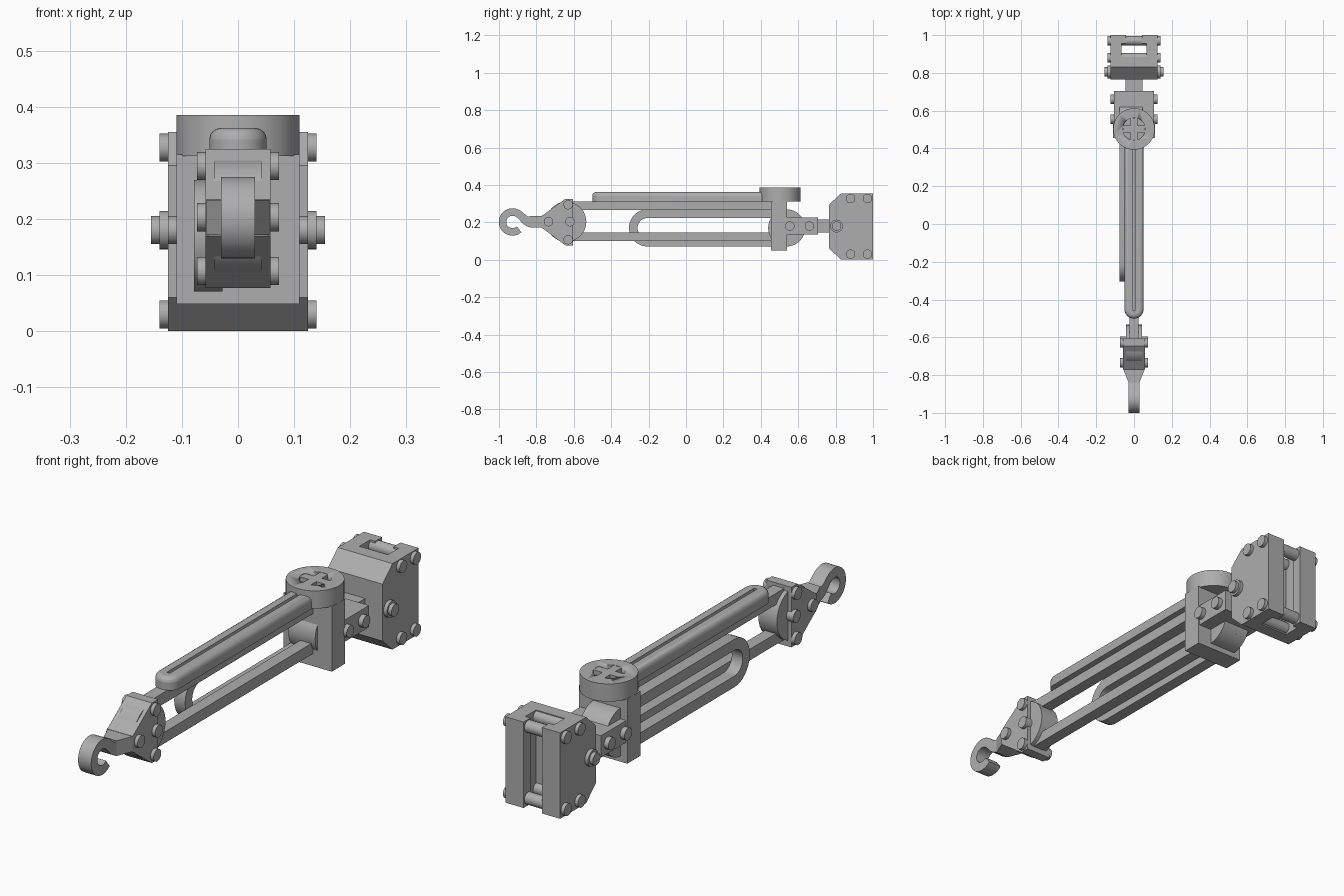
import bpy
import bmesh
from math import cos, sin, radians
from mathutils import Vector

cube = bpy.data.objects.get("Cube")
if cube:
    bpy.data.objects.remove(cube, do_unlink=True)

grey = bpy.data.materials.new("plain_grey")
grey.use_nodes = True
COLOUR = (0.42, 0.42, 0.42, 1)
grey.diffuse_color = COLOUR
grey.node_tree.nodes["Principled BSDF"].inputs["Base Color"].default_value = COLOUR


def finish(bm, name):
    """Turn a bmesh into a grey object that is smooth except at sharp edges."""
    bmesh.ops.recalc_face_normals(bm, faces=bm.faces[:])
    mesh = bpy.data.meshes.new(name)
    bm.to_mesh(mesh)
    bm.free()
    mesh.materials.append(grey)
    obj = bpy.data.objects.new(name, mesh)
    bpy.context.collection.objects.link(obj)
    activate(obj)
    bpy.ops.object.shade_smooth_by_angle(angle=radians(35))
    return obj


def activate(obj):
    bpy.ops.object.select_all(action="DESELECT")
    obj.select_set(True)
    bpy.context.view_layer.objects.active = obj


def place(axis, p, d):
    """Profile point p = (y, z) with depth along x, or (x, y) with depth along z."""
    return (d, p[0], p[1]) if axis == "x" else (p[0], p[1], d)


def prism(name, pts, lo, hi, axis="x"):
    bm = bmesh.new()
    rings = [[bm.verts.new(place(axis, p, d)) for p in pts] for d in (lo, hi)]
    bm.faces.new(rings[0])
    bm.faces.new(rings[1])
    for i in range(len(pts)):
        j = (i + 1) % len(pts)
        bm.faces.new((rings[0][i], rings[0][j], rings[1][j], rings[1][i]))
    return finish(bm, name)


def box(name, x, y, z):
    return prism(name, [(x[0], y[0]), (x[1], y[0]), (x[1], y[1]), (x[0], y[1])], *z, axis="z")


def arc(cx, cy, r, a, b, n):
    return [(cx + r * cos(radians(a + (b - a) * i / n)),
             cy + r * sin(radians(a + (b - a) * i / n))) for i in range(n + 1)]


def disc(name, centre, r, lo, hi, axis="x", n=32):
    return prism(name, arc(*centre, r, 0, 360, n)[:-1], lo, hi, axis)


def strip(name, path, widths, lo, hi, closed=False):
    """Flat band of varying half-width along a (y, z) path, thick along x."""
    bm = bmesh.new()
    n = len(path)
    rows = []
    for i, (p, w) in enumerate(zip(path, widths)):
        a = path[(i - 1) % n] if closed else path[max(i - 1, 0)]
        b = path[(i + 1) % n] if closed else path[min(i + 1, n - 1)]
        t = (Vector(b) - Vector(a)).normalized()
        side = Vector((-t.y, t.x)) * w
        c = Vector(p)
        rows.append([bm.verts.new(place("x", q, d)) for q, d in
                     ((c + side, lo), (c + side, hi), (c - side, hi), (c - side, lo))])
    for i in range(n if closed else n - 1):
        r, s = rows[i], rows[(i + 1) % n]
        for k in range(4):
            bm.faces.new((r[k], r[(k + 1) % 4], s[(k + 1) % 4], s[k]))
    if not closed:
        bm.faces.new(rows[0])
        bm.faces.new(rows[-1])
    return finish(bm, name)


def cut(obj, cutter):
    mod = obj.modifiers.new("cut", "BOOLEAN")
    mod.operation = "DIFFERENCE"
    mod.solver = "EXACT"
    mod.object = cutter
    activate(obj)
    bpy.ops.object.modifier_apply(modifier=mod.name)
    bpy.data.objects.remove(cutter, do_unlink=True)


def bolts(name, centres, r, half):
    """Pins that run through the part and stand proud on both sides."""
    for i, c in enumerate(centres):
        disc(f"{name}_{i + 1}", c, r, -half, half, n=20)


# Rear clamp: chamfered side profile, built as a body and two slot jaws
W = 0.125
prism("clamp_body", [(0.765, 0.06), (0.83, 0), (0.885, 0), (0.885, 0.355),
                     (0.83, 0.355), (0.765, 0.295)], -W, W)
for side, s in (("left", 1), ("right", -1)):
    jaw = [(s * x, y) for x, y in ((W, 0.885), (W, 1), (0.042, 1), (0.042, 0.955),
                                   (0.065, 0.955), (0.065, 0.885))]
    prism(f"clamp_jaw_{side}", jaw, 0, 0.355, axis="z")
bolts("clamp_bolt", [(y, z) for y in (0.88, 0.97) for z in (0.03, 0.327)], 0.025, 0.14)
disc("clamp_pivot_collar", (0.805, 0.18), 0.034, -0.14, 0.14)
disc("clamp_pivot_pin", (0.805, 0.18), 0.025, -0.155, 0.155)

# Neck and joint block
box("neck", (-0.045, 0.045), (0.6, 0.78), (0.145, 0.215))
box("joint_block", (-0.105, 0.105), (0.5, 0.705), (0.135, 0.225))
bolts("joint_bolt", [(0.555, 0.18), (0.66, 0.18)], 0.025, 0.125)

# Turning post with a round cap and cross socket
box("post", (-0.11, 0.11), (0.455, 0.54), (0.048, 0.315))
AXIS = (0, 0.503)
cap = disc("post_cap", AXIS, 0.11, 0.312, 0.385, "z", 48)
cut(cap, disc("socket_cutter", AXIS, 0.06, 0.365, 0.4, "z"))
for name, hx, hy in (("cross_long", 0.018, 0.059), ("cross_wide", 0.059, 0.018)):
    box(name, (-hx, hx), (AXIS[1] - hy, AXIS[1] + hy), (0.36, 0.384))

# Main boom: upper and lower bars
box("upper_bar", (-0.025, 0.025), (-0.62, 0.47), (0.265, 0.312))
box("lower_bar", (-0.025, 0.025), (-0.62, 0.47), (0.1, 0.146))

# Rounded top rail with a centre groove
outline = arc(0, -0.45, 0.051, 180, 360, 16) + [(0.051, 0.42), (-0.051, 0.42)]
rail = prism("top_rail", outline, 0.31, 0.362, axis="z")
bm = bmesh.new()
bm.from_mesh(rail.data)
top = [e for e in bm.edges if all(v.co.z > 0.36 for v in e.verts)]
bmesh.ops.bevel(bm, geom=top, offset=0.02, segments=4, profile=0.5, affect="EDGES")
bm.to_mesh(rail.data)
bm.free()
cut(rail, box("groove_cutter", (-0.007, 0.007), (-0.455, 0.5), (0.35, 0.4)))
activate(rail)
bpy.ops.object.shade_smooth_by_angle(angle=radians(35))

# Side loop and the round hub it wraps
MID = 0.17
loop = arc(-0.206, MID, 0.076, 90, 270, 20) + arc(0.538, MID, 0.076, -90, 90, 20)
strip("side_loop", loop, [0.023] * len(loop), -0.078, -0.028, closed=True)
disc("loop_hub", (0.538, MID), 0.099, -0.078, 0.045)

# Front head: wedge block with bolts and a round back
prism("head_block", [(-0.605, 0.077), (-0.605, 0.325), (-0.645, 0.325), (-0.77, 0.235),
                     (-0.77, 0.17), (-0.645, 0.077)], -0.058, 0.058)
disc("head_round", (-0.64, 0.203), 0.107, -0.042, 0.042)
bolts("head_bolt", [(-0.63, 0.294), (-0.62, 0.203), (-0.63, 0.107), (-0.735, 0.203)],
      0.025, 0.073)
prism("head_nose", [(-0.058, -0.765), (0.058, -0.765), (0.03, -0.835), (-0.03, -0.835)],
      0.171, 0.234, axis="z")

# Hook
path = [(-0.82, 0.203), (-0.84, 0.204), (-0.857, 0.211), (-0.872, 0.224), (-0.886, 0.238)]
widths = [0.031, 0.028, 0.024, 0.021, 0.02]
curl = arc(-0.928, 0.202, 0.053, 58, 312, 28)
strip("hook", path + curl, widths + [0.02] * len(curl), -0.03, 0.03)
